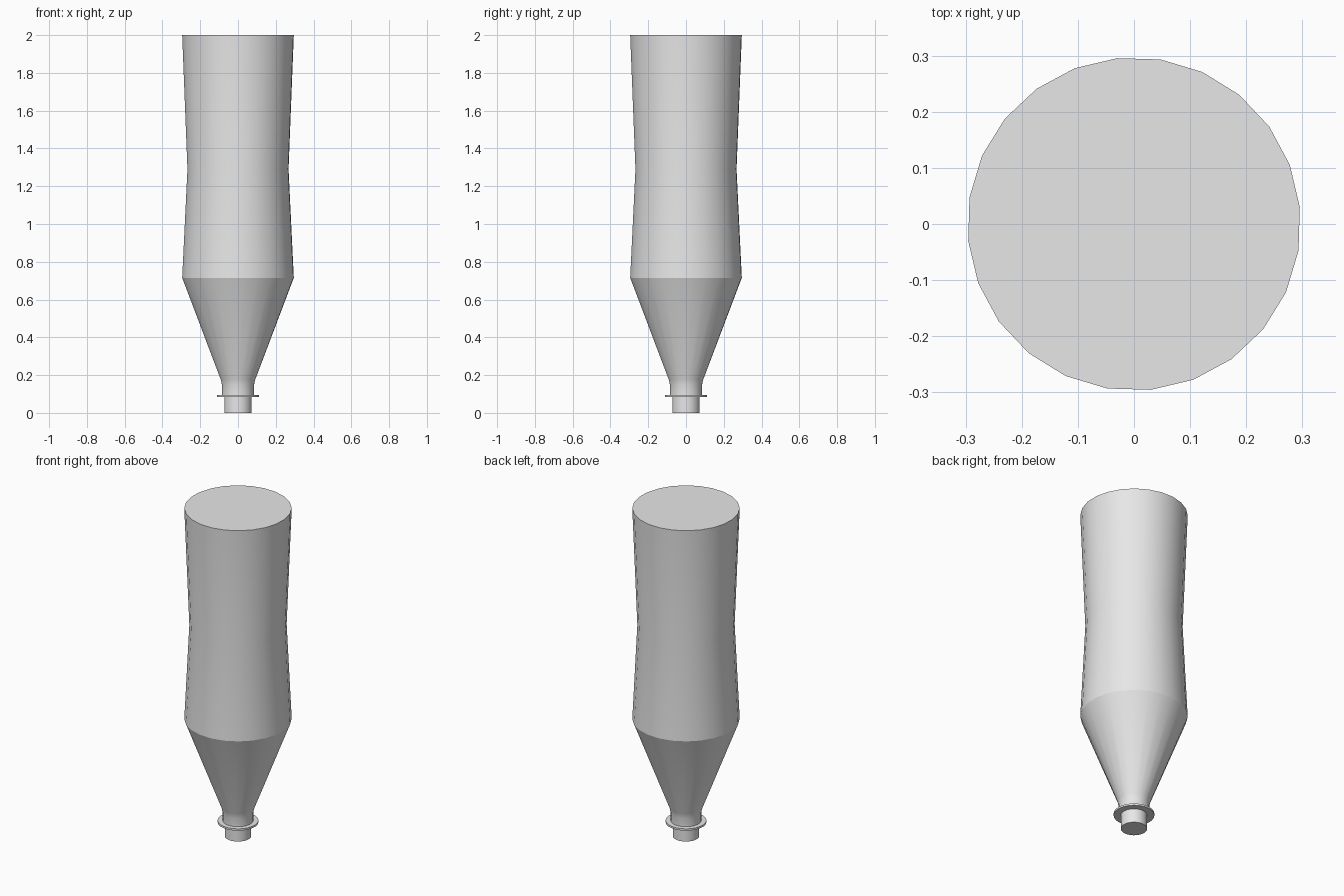
import bpy
import bmesh
from math import radians, cos, sin, tau

cube = bpy.data.objects.get("Cube")
if cube:
    bpy.data.objects.remove(cube, do_unlink=True)

SIDES = 24
TURN = radians(5.8)

grey = bpy.data.materials.new("light_grey")
grey.use_nodes = True
colour = (0.8, 0.8, 0.8, 1.0)
grey.diffuse_color = colour
grey.node_tree.nodes["Principled BSDF"].inputs["Base Color"].default_value = colour


def turned_part(name, profile):
    """Closed round part from a bottom-to-top list of (radius, height)."""
    bm = bmesh.new()
    rings = []
    for radius, z in profile:
        angles = [TURN + tau * i / SIDES for i in range(SIDES)]
        rings.append([bm.verts.new((radius * cos(a), radius * sin(a), z)) for a in angles])
    for low, high in zip(rings, rings[1:]):
        for i in range(SIDES):
            j = (i + 1) % SIDES
            bm.faces.new((low[i], low[j], high[j], high[i]))
    bm.faces.new(rings[0][::-1])
    bm.faces.new(rings[-1])
    mesh = bpy.data.meshes.new(name)
    bm.to_mesh(mesh)
    bm.free()
    mesh.materials.append(grey)
    obj = bpy.data.objects.new(name, mesh)
    bpy.context.collection.objects.link(obj)
    bpy.ops.object.select_all(action="DESELECT")
    obj.select_set(True)
    bpy.context.view_layer.objects.active = obj
    bpy.ops.object.shade_smooth_by_angle(angle=radians(20))
    return obj


# Waisted body, tapering cone and short neck
turned_part("body", [(0.085, 0.09), (0.085, 0.148), (0.092, 0.177),
                     (0.297, 0.715), (0.269, 1.29), (0.297, 2.0)])

# Thin collar under the neck
turned_part("collar", [(0.113, 0.085), (0.113, 0.096)])

# Spout at the bottom
turned_part("spout", [(0.073, 0.0), (0.073, 0.088)])
